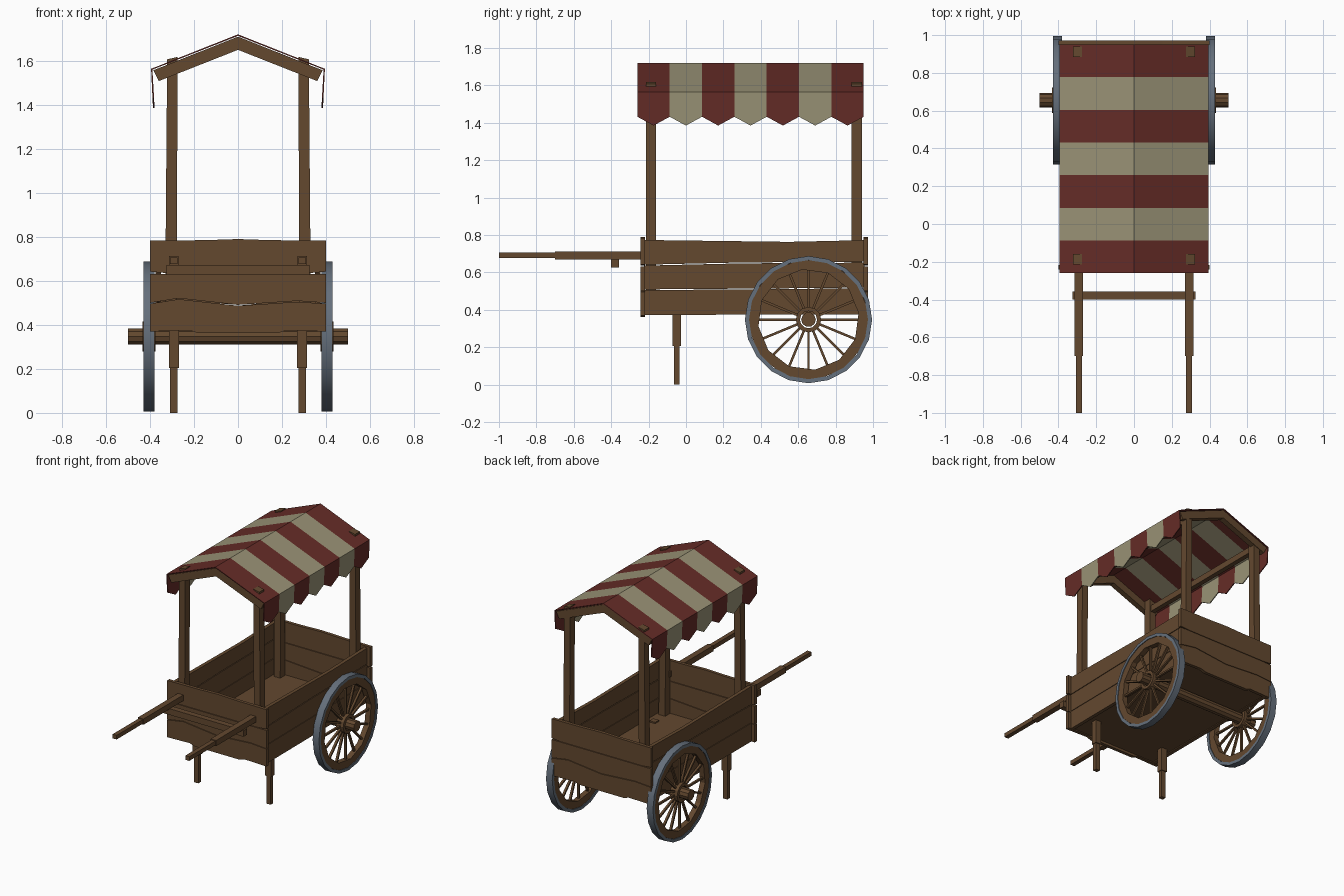
import bpy, bmesh, math
from mathutils import Matrix

if "Cube" in bpy.data.objects:
    bpy.data.objects.remove(bpy.data.objects["Cube"])


def material(name, rgb):
    m = bpy.data.materials.new(name)
    m.diffuse_color = (*rgb, 1)
    m.use_nodes = True
    m.node_tree.nodes["Principled BSDF"].inputs["Base Color"].default_value = m.diffuse_color
    return m


WOOD = material("wood", (0.125, 0.065, 0.028))
RED = material("red_cloth", (0.13, 0.025, 0.02))
CREAM = material("cream_cloth", (0.32, 0.29, 0.18))
IRON = material("iron", (0.13, 0.16, 0.20))


def finish(name, bm, *mats):
    bmesh.ops.recalc_face_normals(bm, faces=bm.faces)
    me = bpy.data.meshes.new(name)
    bm.to_mesh(me)
    bm.free()
    for m in mats:
        me.materials.append(m)
    ob = bpy.data.objects.new(name, me)
    bpy.context.collection.objects.link(ob)
    return ob


def prism(name, pts, axis, a, b):
    """Extrude a 2D outline along x (pts are y,z) or y (pts are x,z)."""
    bm = bmesh.new()
    place = (lambda p, t: (t, *p)) if axis == 'x' else (lambda p, t: (p[0], t, p[1]))
    lo = [bm.verts.new(place(p, a)) for p in pts]
    hi = [bm.verts.new(place(p, b)) for p in pts]
    bm.faces.new(lo)
    bm.faces.new(hi)
    for i in range(len(pts)):
        j = (i + 1) % len(pts)
        bm.faces.new((lo[i], lo[j], hi[j], hi[i]))
    return finish(name, bm, WOOD)


def box(name, x0, x1, y0, y1, z0, z1):
    return prism(name, [(x0, z0), (x1, z0), (x1, z1), (x0, z1)], 'y', y0, y1)


def ring(name, n, r_in, r_out, x0, x1, mat, turn=0.0):
    """Ring of rectangular section about the wheel axis."""
    bm = bmesh.new()
    loops = []
    for i in range(n):
        a = turn + 2 * math.pi * i / n
        loops.append([bm.verts.new((x, WY + r * math.cos(a), WZ + r * math.sin(a)))
                      for r, x in ((r_in, x0), (r_out, x0), (r_out, x1), (r_in, x1))])
    for i in range(n):
        p, q = loops[i], loops[(i + 1) % n]
        for k in range(4):
            m = (k + 1) % 4
            bm.faces.new((p[k], p[m], q[m], q[k]))
    return finish(name, bm, mat)


WY, WZ = 0.655, 0.347

# Wheels: iron tyre, wooden rim, spokes and loose hub
for s, side in ((-1, "left"), (1, "right")):
    tyre = ring(side + "_tyre", 20, 0.318, 0.34, s * 0.38, s * 0.43, IRON)
    for o in bpy.context.selected_objects:
        o.select_set(False)
    tyre.select_set(True)
    bpy.context.view_layer.objects.active = tyre
    bpy.ops.object.shade_smooth_by_angle(angle=math.radians(35))
    ring(side + "_rim", 12, 0.27, 0.326, s * 0.385, s * 0.425, WOOD, 0.13)
    ring(side + "_hub", 12, 0.046, 0.068, s * 0.375, s * 0.435, WOOD)
    bm = bmesh.new()
    for i in range(16):
        m = (Matrix.Translation((s * 0.405, WY, WZ))
             @ Matrix.Rotation(i * math.pi / 8, 4, 'X')
             @ Matrix.Translation((0, 0.165, 0))
             @ Matrix.Diagonal((0.016, 0.23, 0.013, 1)))
        bmesh.ops.create_cube(bm, size=1, matrix=m)
    finish(side + "_spokes", bm, WOOD)

# Axle
prism("axle", [(WY + 0.039 * math.cos(i * math.pi / 5), WZ + 0.039 * math.sin(i * math.pi / 5))
               for i in range(10)], 'x', -0.5, 0.5)

# Floor
box("floor", -0.36, 0.36, -0.22, 0.955, 0.38, 0.40)

# End boards with slightly uneven edges
end_boards = [
    [(-0.4, 0.37), (-0.22, 0.375), (-0.18, 0.362), (0.18, 0.362), (0.22, 0.375), (0.4, 0.37),
     (0.4, 0.496), (0.27, 0.505), (0, 0.487), (-0.27, 0.517), (-0.4, 0.496)],
    [(-0.4, 0.5), (-0.27, 0.521), (0, 0.491), (0.27, 0.509), (0.4, 0.5), (0.4, 0.632), (-0.4, 0.632)],
    [(-0.4, 0.642), (-0.33, 0.636), (0.33, 0.636), (0.4, 0.642),
     (0.4, 0.783), (0.15, 0.785), (0, 0.79), (-0.15, 0.785), (-0.4, 0.783)],
]
for i, pts in enumerate(end_boards):
    prism(f"front_board_{i + 1}", pts, 'y', -0.242, -0.218)
    prism(f"back_board_{i + 1}", [(-x, z) for x, z in pts], 'y', 0.948, 0.972)

# Side boards
side_boards = [
    [(-0.225, 0.372), (0.955, 0.376), (0.955, 0.515), (0.45, 0.51), (-0.225, 0.505)],
    [(-0.225, 0.509), (0.45, 0.514), (0.955, 0.519), (0.955, 0.652), (0.3, 0.648), (-0.225, 0.636)],
    [(-0.225, 0.641), (0.3, 0.653), (0.955, 0.657), (0.955, 0.772), (0.55, 0.763), (-0.225, 0.773)],
]

# Everything mirrored left and right
for s, side in ((-1, "left"), (1, "right")):
    for i, pts in enumerate(side_boards):
        prism(f"{side}_side_board_{i + 1}", pts, 'x', s * 0.35, s * 0.376)
    for y0, end in ((-0.215, "front"), (0.885, "back")):
        prism(f"{side}_{end}_post", [(s * 0.28, 0.4), (s * 0.332, 0.4), (s * 0.322, 1.607),
                                     (s * 0.274, 1.618)], 'y', y0, y0 + 0.055)
    box(side + "_top_plate", s * 0.283, s * 0.318, -0.2, 0.93, 1.51, 1.555)
    # Stepped prop leg and pull handle
    box(side + "_leg_upper", s * 0.268, s * 0.314, -0.072, -0.028, 0.205, 0.41)
    box(side + "_leg_lower", s * 0.274, s * 0.308, -0.065, -0.035, 0.0, 0.21)
    box(side + "_handle_inner", s * 0.27, s * 0.314, -0.7, -0.2, 0.67, 0.712)
    box(side + "_handle_grip", s * 0.276, s * 0.308, -1.0, -0.69, 0.676, 0.706)
box("handle_crossbar", -0.325, 0.325, -0.4, -0.358, 0.627, 0.672)

# Gable rafters
rafter = [(0, 1.71), (0.385, 1.557), (0.36, 1.508), (0, 1.65), (-0.36, 1.508), (-0.385, 1.557)]
prism("front_rafter", rafter, 'y', -0.252, -0.212)
prism("back_rafter", rafter, 'y', 0.902, 0.944)

# Striped canopy with pointed valance
bm = bmesh.new()
Y0, W = -0.26, 1.21 / 7
for i in range(7):
    y, y1 = Y0 + i * W, Y0 + (i + 1) * W
    faces = []
    for s in (-1, 1):
        faces.append([(0, y, 1.717), (0, y1, 1.717), (s * 0.392, y1, 1.562), (s * 0.392, y, 1.562)])
        faces.append([(s * 0.392, y, 1.562), (s * 0.392, y1, 1.562), (s * 0.385, y1, 1.432),
                      (s * 0.383, y + W / 2, 1.385), (s * 0.385, y, 1.432)])
    for f in faces:
        bm.faces.new([bm.verts.new(c) for c in f]).material_index = i % 2
bmesh.ops.remove_doubles(bm, verts=bm.verts, dist=0.0005)
canopy = finish("canopy", bm, RED, CREAM)
mod = canopy.modifiers.new("thickness", 'SOLIDIFY')
mod.thickness = 0.007
mod.offset = 0
